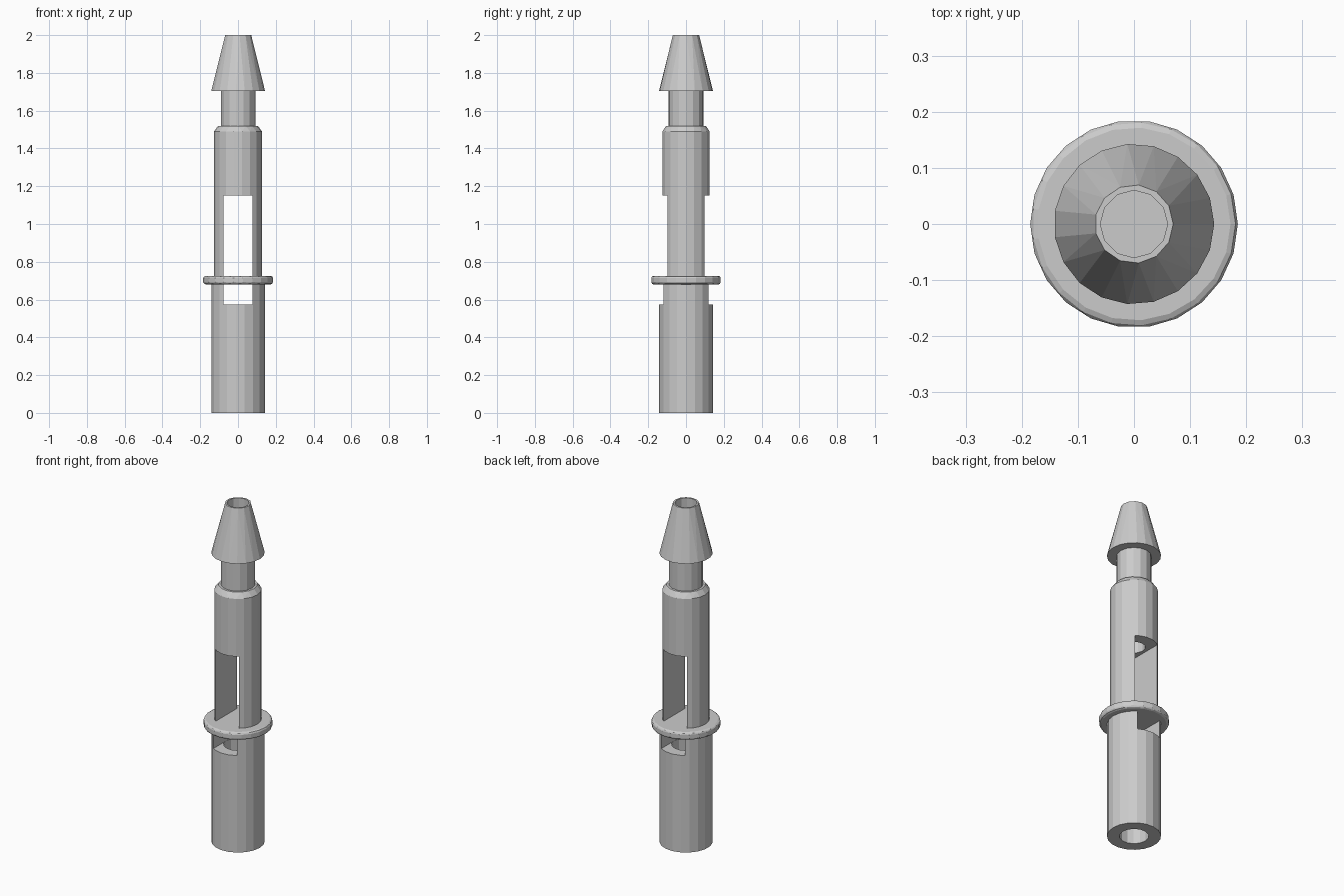
import bpy, bmesh, math
from mathutils import Matrix

old = bpy.data.objects.get("Cube")
if old:
    bpy.data.objects.remove(old, do_unlink=True)

# One plain grey for the whole part
grey = bpy.data.materials.new("plain grey")
grey.use_nodes = True
COLOUR = (0.6, 0.6, 0.6, 1)
grey.diffuse_color = COLOUR
grey.node_tree.nodes["Principled BSDF"].inputs["Base Color"].default_value = COLOUR


def make_object(name, bm):
    bmesh.ops.recalc_face_normals(bm, faces=bm.faces)
    mesh = bpy.data.meshes.new(name)
    bm.to_mesh(mesh)
    bm.free()
    mesh.materials.append(grey)
    obj = bpy.data.objects.new(name, mesh)
    bpy.context.collection.objects.link(obj)
    return obj


def turned(name, rings):
    """Convex turned solid from (radius, height) rings; wider rings get more sides."""
    bm = bmesh.new()
    for radius, z in rings:
        sides = int(51.15 * math.sqrt(radius))
        for i in range(sides):
            a = math.tau * i / sides
            bm.verts.new((radius * math.cos(a), radius * math.sin(a), z))
    bmesh.ops.convex_hull(bm, input=bm.verts)
    bmesh.ops.dissolve_limit(bm, angle_limit=0.01, verts=bm.verts, edges=bm.edges)
    return make_object(name, bm)


def block(name, half_width, low, high):
    bm = bmesh.new()
    size = Matrix.Diagonal((2 * half_width, 1, high - low, 1))
    bmesh.ops.create_cube(bm, size=1, matrix=Matrix.Translation((0, 0, (low + high) / 2)) @ size)
    return make_object(name, bm)


def cut(obj, cutters):
    bpy.context.view_layer.objects.active = obj
    for cutter in cutters:
        mod = obj.modifiers.new(cutter.name, "BOOLEAN")
        mod.operation = "DIFFERENCE"
        mod.solver = "EXACT"
        mod.object = cutter
        bpy.ops.object.modifier_apply(modifier=mod.name)


# Outer parts, from the base up
lower_sleeve = turned("lower_sleeve", [(0.143, 0), (0.143, 0.69)])
collar = turned("collar", [(0.172, 0.68), (0.181, 0.684), (0.185, 0.692),
                           (0.185, 0.714), (0.181, 0.722), (0.172, 0.726)])
upper_body = turned("upper_body", [(0.127, 0.715), (0.127, 1.49), (0.105, 1.52)])
neck = turned("neck", [(0.092, 1.51), (0.092, 1.715)])
barb = turned("barb", [(0.143, 1.705), (0.07, 2.0)])

# Bores and the slot through front and back; the collar stays solid
lower_bore = turned("lower_bore", [(0.078, -0.1), (0.078, 0.6)])
upper_bore = turned("upper_bore", [(0.06, 1.1), (0.06, 2.1)])
slot = block("slot", 0.077, 0.573, 1.15)
cutters = [lower_bore, upper_bore, slot]
for cutter in cutters:
    cutter.hide_render = True

cut(lower_sleeve, [lower_bore, slot])
cut(upper_body, [upper_bore, slot])
cut(neck, [upper_bore])
cut(barb, [upper_bore])

for cutter in cutters:
    bpy.data.objects.remove(cutter, do_unlink=True)
